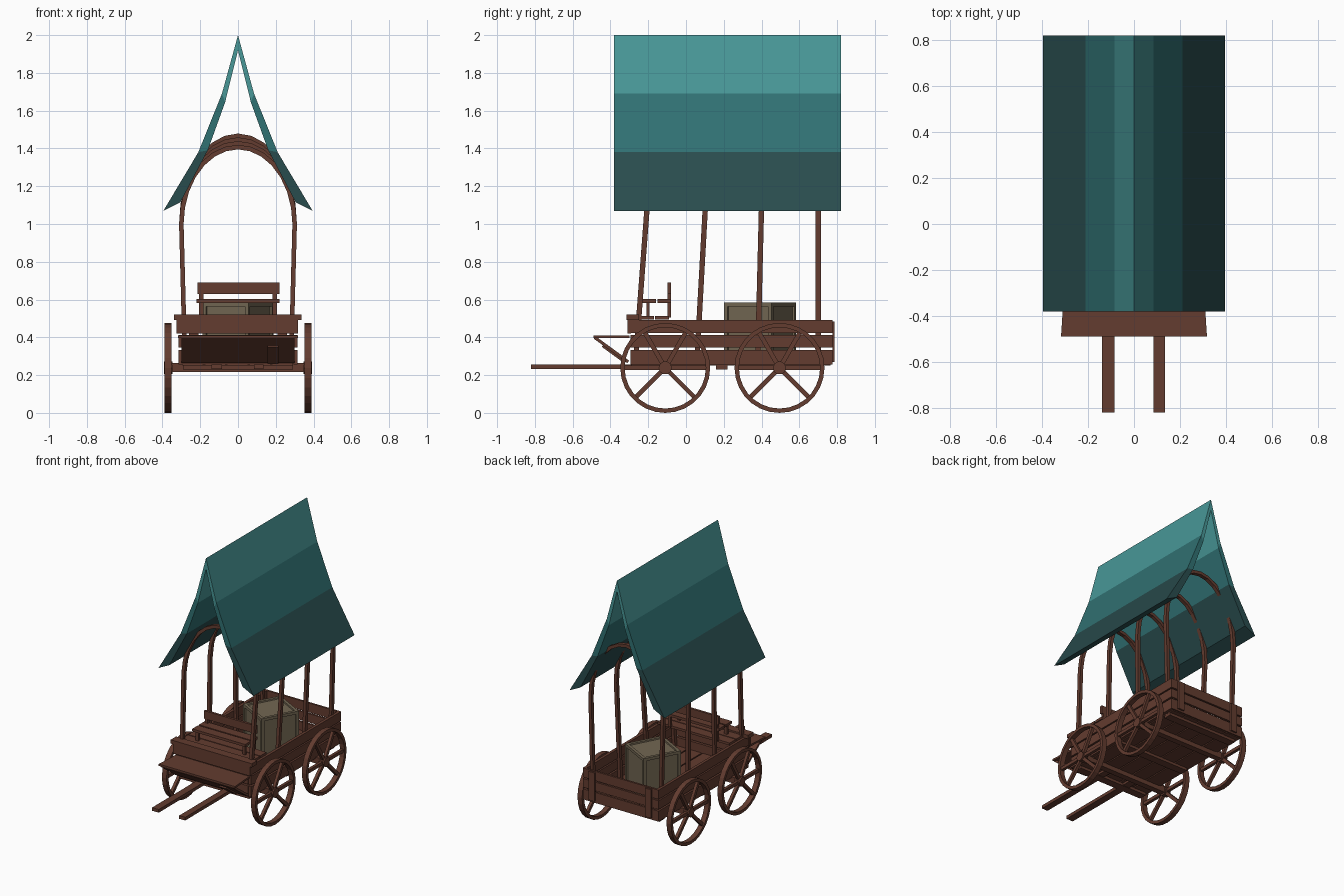
import bpy, bmesh, math
from mathutils import Matrix, Vector

if "Cube" in bpy.data.objects:
    bpy.data.objects.remove(bpy.data.objects["Cube"])


def material(name, rgb):
    m = bpy.data.materials.new(name)
    m.diffuse_color = (*rgb, 1)
    m.use_nodes = True
    m.node_tree.nodes["Principled BSDF"].inputs["Base Color"].default_value = m.diffuse_color
    return m


WOOD = material("brown_wood", (0.125, 0.045, 0.029))
CRATE = material("tan_crate_wood", (0.17, 0.135, 0.085))
TEALS = [material("light_teal", (0.065, 0.31, 0.31)),
         material("mid_teal", (0.03, 0.165, 0.17)),
         material("dark_teal", (0.022, 0.072, 0.075))]


def finish(name, bm, mats):
    bmesh.ops.recalc_face_normals(bm, faces=bm.faces)
    me = bpy.data.meshes.new(name)
    bm.to_mesh(me)
    bm.free()
    for m in mats:
        me.materials.append(m)
    ob = bpy.data.objects.new(name, me)
    bpy.context.collection.objects.link(ob)
    return ob


def add_box(bm, x0, x1, y0, y1, z0, z1, tf=Matrix()):
    size = Matrix.Diagonal((x1 - x0, y1 - y0, z1 - z0, 1))
    loc = Matrix.Translation(((x0 + x1) / 2, (y0 + y1) / 2, (z0 + z1) / 2))
    return bmesh.ops.create_cube(bm, size=1, matrix=tf @ loc @ size)["verts"]


def boxes(name, *specs):
    bm = bmesh.new()
    for s in specs:
        add_box(bm, *s)
    return finish(name, bm, [WOOD])


def sweep(bm, sections, closed=False):
    """Skin a list of equal-length rings of points."""
    rings = [[bm.verts.new(p) for p in s] for s in sections]
    n = len(rings[0])
    pairs = list(zip(rings, rings[1:] + rings[:1])) if closed else list(zip(rings, rings[1:]))
    for a, b in pairs:
        for i in range(n):
            j = (i + 1) % n
            bm.faces.new((a[i], a[j], b[j], b[i]))
    if not closed:
        bm.faces.new(rings[0])
        bm.faces.new(rings[-1])


# Flared canopy, three colour bands per slope
outer = [(0, 2.0), (0.085, 1.69), (0.21, 1.38), (0.395, 1.07)]
inner = [(0, 1.92), (0.068, 1.645), (0.16, 1.39), (0.305, 1.115)]
bm = bmesh.new()
out = [(-x, z) for x, z in outer[:0:-1]] + outer
inn = [(-x, z) for x, z in inner[:0:-1]] + inner
sweep(bm, [[(o[0], -0.38, o[1]), (i[0], -0.38, i[1]), (i[0], 0.82, i[1]), (o[0], 0.82, o[1])]
           for o, i in zip(out, inn)])
for f in bm.faces:
    z = f.calc_center_median().z
    f.material_index = 0 if z > 1.66 else 1 if z > 1.37 else 2
finish("canopy", bm, TEALS)

# Four leaning hoops
for k, (y0, lean, top) in enumerate([(-0.25, 0.075, 1.42), (0.07, 0.055, 1.44),
                                     (0.385, 0.025, 1.46), (0.70, 0.0, 1.48)]):
    h = top - 0.013 - 1.0
    path = [(0.28, 0.26), (0.288, 0.55)]
    path += [(0.3 * math.cos(math.pi * i / 14), 1.0 + h * math.sin(math.pi * i / 14)) for i in range(15)]
    path += [(-0.288, 0.55), (-0.28, 0.26)]
    rings = []
    for i, (x, z) in enumerate(path):
        a, b = path[max(i - 1, 0)], path[min(i + 1, len(path) - 1)]
        t = Vector((b[0] - a[0], b[1] - a[1])).normalized()
        nx, nz = t.y * 0.012, -t.x * 0.012
        y = y0 + lean * (z - 0.5)
        rings.append([(x + nx, y - 0.014, z + nz), (x + nx, y + 0.014, z + nz),
                      (x - nx, y + 0.014, z - nz), (x - nx, y - 0.014, z - nz)])
    bm = bmesh.new()
    sweep(bm, rings)
    finish(f"hoop_{k + 1}", bm, [WOOD])

# Side, front and tail boards with gaps between the rows
rows = [(0.255, 0.334), (0.346, 0.412), (0.422, 0.492)]
for s, side in ((-1, "left"), (1, "right")):
    xs = sorted((s * 0.293, s * 0.315))
    boxes(side + "_side_boards", *[(*xs, -0.295, 0.76, *r) for r in rows])
boxes("tail_boards", *[(-0.315, 0.315, 0.76, 0.775, *r) for r in rows],
      (-0.26, -0.21, 0.775, 0.787, 0.27, 0.485), (0.21, 0.26, 0.775, 0.787, 0.27, 0.485))
boxes("front_boards", *[(-0.29, 0.29, -0.295, -0.275, *r) for r in rows[:2]],
      (-0.325, 0.318, -0.31, -0.29, 0.42, 0.492))

# Floor planks, cross beams, axles and draw shafts
boxes("floor", *[(-0.295 + i * 0.119, -0.295 + i * 0.119 + 0.11, -0.29, 0.765, 0.25, 0.27)
                 for i in range(5)])
boxes("cross_beams", *[(-0.29, 0.29, y, y + 0.06, 0.23, 0.251) for y in (-0.28, 0.16, 0.67)])
boxes("axles", *[(-0.36, 0.36, y - 0.022, y + 0.022, 0.217, 0.263) for y in (-0.11, 0.495)])
boxes("draw_shafts", (-0.14, -0.085, -0.82, -0.1, 0.233, 0.257),
      (0.085, 0.135, -0.82, -0.1, 0.233, 0.257))

# Driver's deck and bench
boxes("deck", (-0.34, 0.335, -0.315, -0.25, 0.492, 0.52),
      *[(-0.3, 0.3, y, y + 0.073, 0.494, 0.512) for y in (-0.243, -0.163)])
boxes("seat", (-0.22, 0.22, -0.23, -0.16, 0.583, 0.602), (-0.22, 0.22, -0.15, -0.08, 0.583, 0.602))
boxes("seat_back", (-0.215, 0.22, -0.098, -0.08, 0.63, 0.69))
boxes("seat_posts", *[(x - 0.012, x + 0.012, y, y + 0.018, 0.505, z)
                      for x in (-0.195, 0.195) for y, z in ((-0.098, 0.68), (-0.21, 0.585))])

# Footboard: flared flat plank over a slanted panel with a brace
ob = boxes("footboard", (-0.305, 0.305, -0.49, -0.3, 0.397, 0.411))
for v in ob.data.vertices:
    if v.co.y < -0.4:
        v.co.x *= 1.04
slant = Matrix.Translation((0, -0.395, 0.335)) @ Matrix.Rotation(math.radians(-36), 4, 'X')
bm = bmesh.new()
add_box(bm, -0.3, 0.3, -0.11, 0.11, -0.008, 0.008, slant)
finish("slanted_panel", bm, [WOOD])
bm = bmesh.new()
add_box(bm, 0.155, 0.215, -0.05, 0.1, -0.018, -0.008, slant)
finish("footboard_brace", bm, [WOOD])

# Wheels: rim, hub and six spokes
for k, (s, cy) in enumerate([(s, y) for s in (-1, 1) for y in (-0.11, 0.495)]):
    bm = bmesh.new()
    cx, cz, N = s * 0.37, 0.238, 28
    rings = []
    for i in range(N):
        a = 2 * math.pi * i / N
        rings.append([(cx + dx, cy + r * math.cos(a), cz + r * math.sin(a))
                      for dx, r in ((-0.019, 0.238), (0.019, 0.238), (0.019, 0.215), (-0.019, 0.215))])
    sweep(bm, rings, True)
    hub = Matrix.Translation((cx, cy, cz)) @ Matrix.Rotation(math.pi / 2, 4, 'Y')
    bmesh.ops.create_cone(bm, cap_ends=True, segments=10, radius1=0.035, radius2=0.035,
                          depth=0.045, matrix=hub)
    for deg in (0, 60, 120, 180, 225, 315):
        tf = Matrix.Translation((cx, cy, cz)) @ Matrix.Rotation(math.radians(deg), 4, 'X')
        add_box(bm, -0.011, 0.011, 0.02, 0.222, -0.012, 0.012, tf)
    finish(f"wheel_{k + 1}", bm, [WOOD])

# Turned crate with recessed panels
bm = bmesh.new()
add_box(bm, -0.138, 0.138, -0.143, 0.143, 0.27, 0.585,
        Matrix.Translation((0, 0.392, 0)) @ Matrix.Rotation(math.radians(-28), 4, 'Z'))
bmesh.ops.recalc_face_normals(bm, faces=bm.faces)
bmesh.ops.inset_individual(bm, faces=bm.faces[:], thickness=0.03, depth=0)
panels = [f for f in bm.faces if all(len(e.link_faces) == 2 for e in f.edges)
          and f.calc_area() > 0.03]
bmesh.ops.inset_individual(bm, faces=panels, thickness=0.002, depth=-0.01)
finish("crate", bm, [CRATE])
